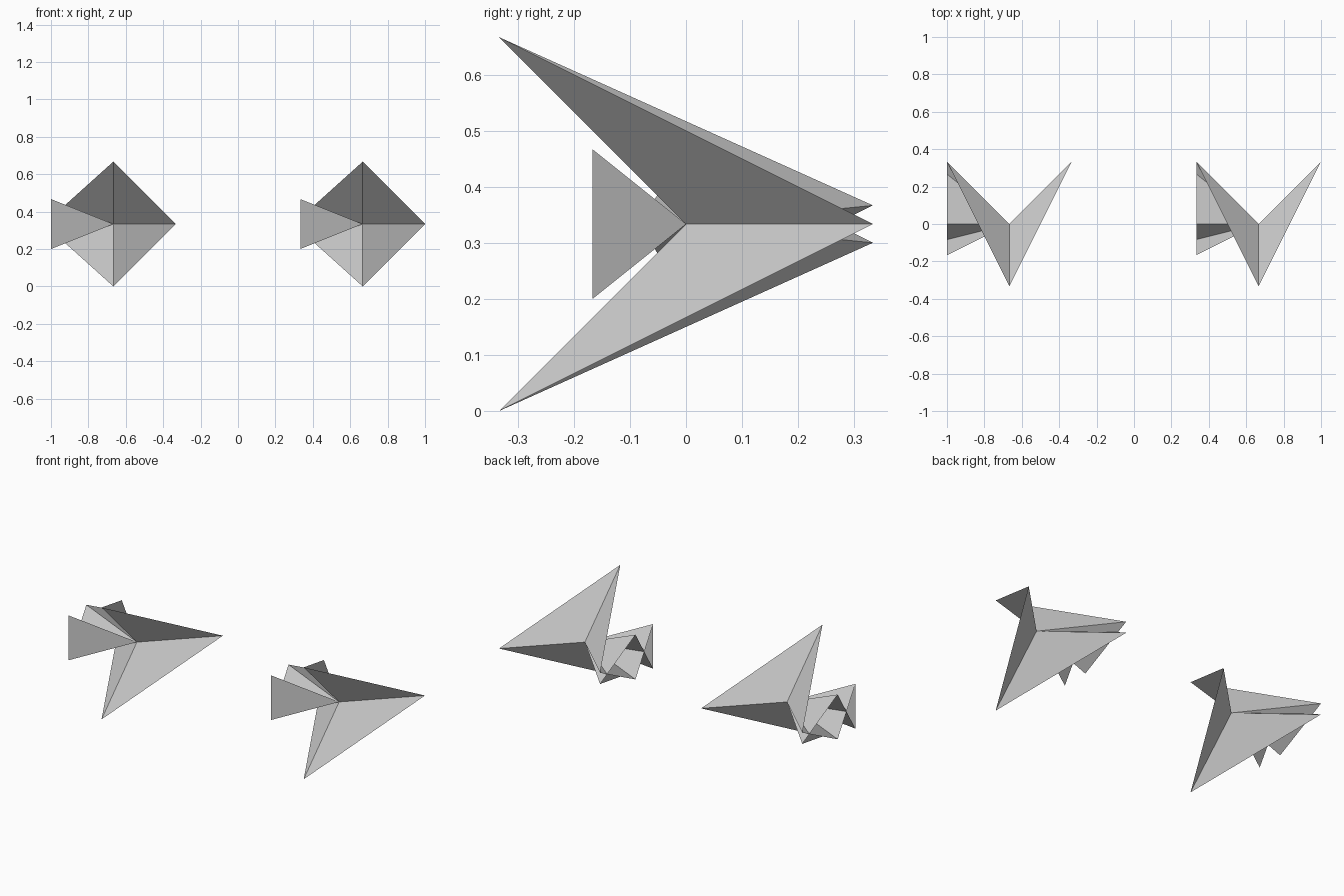
import bpy
import bmesh

if "Cube" in bpy.data.objects:
    bpy.data.objects.remove(bpy.data.objects["Cube"])

U = 1 / 3  # half of one cell

# Upper rim points of the folded sheet in cell units, hub at the origin
TIP, WING, TAIL = (1, 1, 0), (0, -1, 1), (-1, 1, 0.1)
INNER, FLAP = (-1, 0, 0.4), (-1, -0.5, 0.4)


def low(p):
    """Mirror a rim point to the lower half."""
    return (p[0], p[1], -p[2])


# Rim path: the folds cross over each other on the left side
RIM = [TIP, WING, TAIL, low(INNER), FLAP,
       low(FLAP), INNER, low(TAIL), low(WING)]


def folded_star(name, x):
    """Fan of flat triangles from the hub to the rim."""
    bm = bmesh.new()
    hub = bm.verts.new((0, 0, 0))
    rim = [bm.verts.new([c * U for c in p]) for p in RIM]
    for a, b in zip(rim, rim[1:] + rim[:1]):
        bm.faces.new((hub, a, b))
    mesh = bpy.data.meshes.new(name)
    bm.to_mesh(mesh)
    bm.free()
    obj = bpy.data.objects.new(name, mesh)
    obj.location = (x, 0, U)
    bpy.context.collection.objects.link(obj)


# Two identical stars side by side
folded_star("folded_star_left", -2 * U)
folded_star("folded_star_right", 2 * U)
